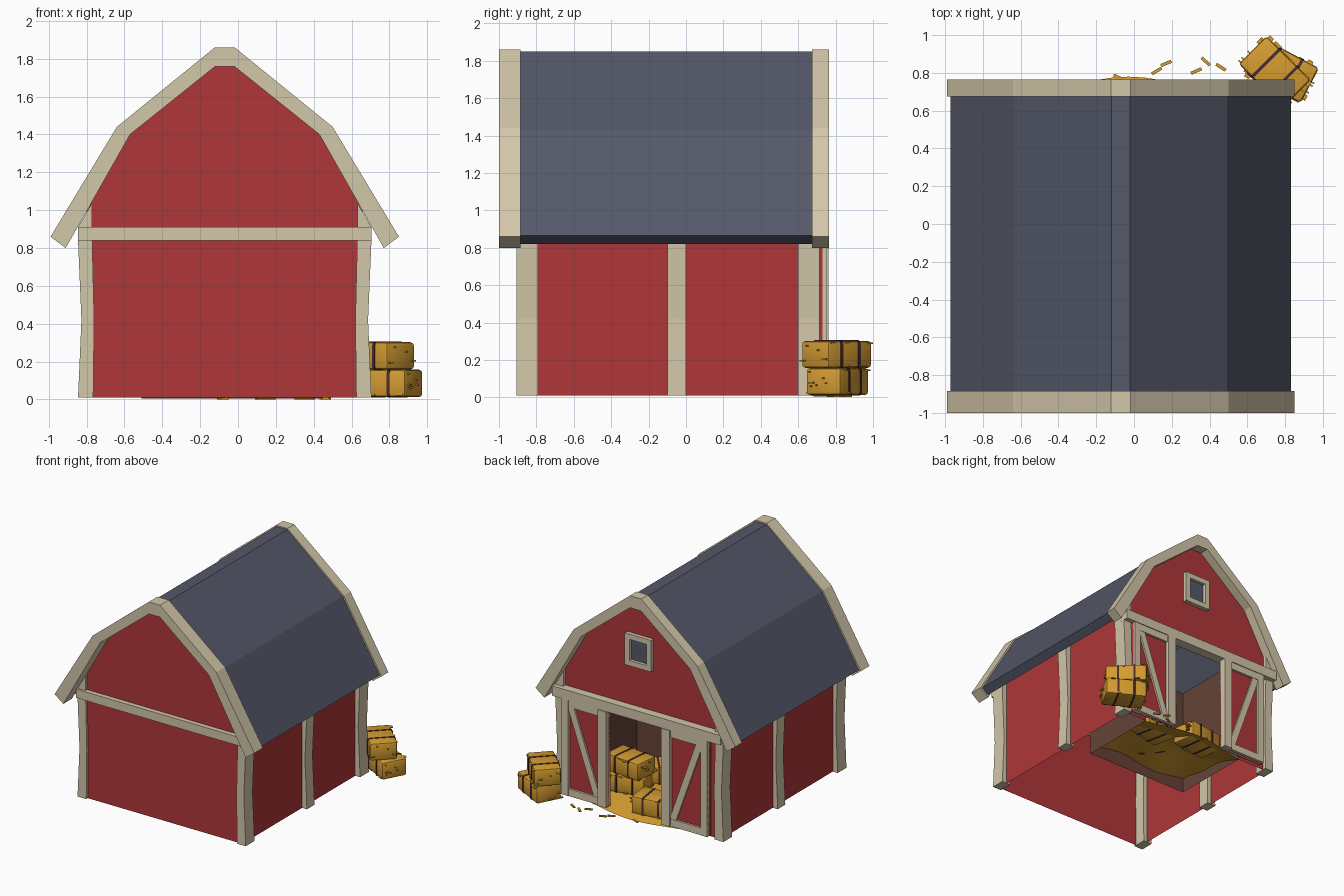
import bpy, bmesh, math, random
from mathutils import Matrix, Vector

if "Cube" in bpy.data.objects:
    bpy.data.objects.remove(bpy.data.objects["Cube"])
random.seed(4)
CX = -0.07  # centre line of the barn


def material(name, rgb):
    m = bpy.data.materials.new(name)
    m.use_nodes = True
    m.diffuse_color = (*rgb, 1)
    m.node_tree.nodes["Principled BSDF"].inputs["Base Color"].default_value = (*rgb, 1)
    return m


RED = material("barn red", (0.43, 0.037, 0.04))
CREAM = material("cream trim", (0.65, 0.57, 0.40))
SLATE = material("slate roof", (0.09, 0.098, 0.14))
HAY = material("golden hay", (0.66, 0.33, 0.03))
BROWN = material("brown interior", (0.13, 0.055, 0.04))
STRAP = material("dark strap", (0.07, 0.025, 0.03))


def finish(name, bm, mat, closed=True):
    if closed:
        bmesh.ops.recalc_face_normals(bm, faces=bm.faces)
    me = bpy.data.meshes.new(name)
    bm.to_mesh(me)
    bm.free()
    ob = bpy.data.objects.new(name, me)
    bpy.context.collection.objects.link(ob)
    me.materials.append(mat)
    return ob


def prism(name, pts, y0, y1, mat):
    """Extrude an x-z outline from y0 to y1."""
    bm = bmesh.new()
    face = bm.faces.new([bm.verts.new((x, y0, z)) for x, z in pts])
    new = bmesh.ops.extrude_face_region(bm, geom=[face])["geom"]
    bmesh.ops.translate(bm, vec=(0, y1 - y0, 0),
                        verts=[v for v in new if isinstance(v, bmesh.types.BMVert)])
    return finish(name, bm, mat)


def box(name, x0, x1, y0, y1, z0, z1, mat):
    return prism(name, [(x0, z0), (x1, z0), (x1, z1), (x0, z1)], y0, y1, mat)


def sheets(name, polys, mat):
    bm = bmesh.new()
    for poly in polys:
        bm.faces.new([bm.verts.new(p) for p in poly])
    bmesh.ops.remove_doubles(bm, verts=bm.verts, dist=0.0001)
    return finish(name, bm, mat)


def mirror(half):
    """Half outline of (distance from centre, z), listed eave to ridge."""
    return [(CX - d, z) for d, z in half] + [(CX + d, z) for d, z in reversed(half)]


# Gambrel roof and its end trims
def roof_band(name, outer, inner, y0, y1, mat):
    return prism(name, mirror(outer) + mirror(inner)[::-1], y0, y1, mat)


trim_out = [(0.92, 0.86), (0.57, 1.44), (0.052, 1.86)]
trim_in = [(0.84, 0.80), (0.50, 1.40), (0.05, 1.76)]
roof_band("front_roof_trim", trim_out, trim_in, -1.0, -0.885, CREAM)
roof_band("back_roof_trim", trim_out, trim_in, 0.675, 0.765, CREAM)
roof_band("roof", [(0.902, 0.865), (0.562, 1.43), (0.05, 1.85)],
          [(0.845, 0.82), (0.505, 1.405), (0.05, 1.77)], -0.89, 0.68, SLATE)

# Wall shell with a doorway at the back
HALF, FRONT, BACK, BASE = 0.73, -0.885, 0.685, 0.01
DOOR0, DOOR1, DOORTOP = -0.51, 0.45, 0.86
gable = mirror([(HALF, BASE), (HALF, 0.99), (0.515, 1.41), (0.05, 1.77)])
left, right = CX + HALF, CX - HALF
doorway = [(DOOR1, BASE), (DOOR1, DOORTOP), (DOOR0, DOORTOP), (DOOR0, BASE)]
walls = [[(x, FRONT, z) for x, z in gable],
         [(x, BACK, z) for x, z in gable + doorway]]
for x in (left, right):
    walls.append([(x, FRONT, BASE), (x, BACK, BASE), (x, BACK, 0.99), (x, FRONT, 0.99)])
sheets("walls", walls, RED)

# Brown room behind the doorway
ROOM = 0.0
room = [[(DOOR0, ROOM, BASE), (DOOR1, ROOM, BASE), (DOOR1, ROOM, 0.92), (DOOR0, ROOM, 0.92)]]
for x in (DOOR0, DOOR1):
    room.append([(x, ROOM, BASE), (x, BACK, BASE), (x, BACK, 0.92), (x, ROOM, 0.92)])
sheets("room_walls", room, BROWN)

# Slightly waisted posts at the corners and side middles
post = [(0.775, 0.01), (0.757, 0.42), (0.775, 0.84), (0.775, 0.91),
        (0.70, 1.04), (0.70, 0.84), (0.69, 0.42), (0.695, 0.01)]
for label, y0, y1 in (("front", -0.905, -0.79), ("middle", -0.10, 0.0), ("back", 0.60, 0.715)):
    for side, s in (("left", 1), ("right", -1)):
        prism(f"{label}_{side}_post", [(CX + s * d, z) for d, z in post], y0, y1, CREAM)

# Cross beams
box("front_beam", CX - 0.775, CX + 0.775, -0.925, -0.88, 0.84, 0.912, CREAM)
box("back_beam", CX - 0.775, CX + 0.775, 0.67, 0.755, 0.83, 0.912, CREAM)

# Sliding doors with a frame and diagonal brace
for side, s in (("left", 1), ("right", -1)):
    def X(d):
        return -0.05 + s * d
    inner, outer, low, high = 0.255, 0.67, 0.03, 0.83
    box(f"{side}_door_panel", X(inner), X(outer), 0.705, 0.73, low, high, RED)
    for part, a, b, c, d, y in (
            ("inner_stile", inner, inner + 0.075, low, high, 0.762),
            ("outer_stile", outer - 0.06, outer, low, high, 0.75),
            ("bottom_rail", inner, outer, low, low + 0.06, 0.748),
            ("top_rail", inner, outer, high - 0.06, high, 0.748)):
        box(f"{side}_door_{part}", X(a), X(b), 0.70, y, c, d, CREAM)
    prism(f"{side}_door_brace",
          [(X(0.32), 0.09), (X(0.38), 0.09), (X(0.62), 0.77), (X(0.56), 0.77)],
          0.71, 0.745, CREAM)

# Gable window
WX, WZ = -0.06, 1.38
box("window_glass", WX - 0.09, WX + 0.09, 0.68, 0.692, WZ - 0.10, WZ + 0.10, SLATE)
for s in (-1, 1):
    xs, zs = WX + s * 0.10, WZ + s * 0.11
    box("window_side", xs - 0.022, xs + 0.022, 0.68, 0.72, WZ - 0.13, WZ + 0.13, CREAM)
    box("window_rail", WX - 0.12, WX + 0.12, 0.68, 0.718, zs - 0.022, zs + 0.022, CREAM)

# Straw bedding, piled inside and thinning to the doorway
bm = bmesh.new()
bmesh.ops.create_grid(bm, x_segments=12, y_segments=12, size=0.5)
for v in bm.verts:
    u, t = v.co.x, v.co.y + 0.5
    fade = min(1, (1 - t) * 2.2)
    wave = 0.02 * math.sin(9 * u) * math.cos(7 * t)
    v.co = (-0.03 + u * 0.96, ROOM + t * (0.73 + 0.05 * math.cos(5 * u)),
            0.004 + fade * (0.11 + wave))
straw = finish("straw_bedding", bm, HAY, closed=False)
straw.data.shade_smooth()


def block(bm, size, at):
    m = Matrix.Translation(at) @ Matrix.Diagonal((*size, 1))
    return bmesh.ops.create_cube(bm, size=1, matrix=m)


# Hay bales: rounded block, two straps and loose ends
def bale(name, x, y, z, angle, length=0.33, width=0.21, height=0.145):
    place = Matrix.Translation((x, y, z)) @ Matrix.Rotation(math.radians(angle), 4, "Z")
    bm = bmesh.new()
    block(bm, (length, width, height), (0, 0, 0))
    bmesh.ops.bevel(bm, geom=bm.edges[:], offset=0.018, segments=2, affect="EDGES", profile=0.5)
    for i in range(18):
        sx, sy = random.choice((-1, 1)), random.choice((-1, 1))
        at = Vector((sx * length / 2, random.uniform(-0.5, 0.5) * width, random.uniform(-0.06, 0.06)))
        if i % 2:
            at = Vector((random.uniform(-0.5, 0.5) * length, sy * width / 2, random.choice((-1, 1)) * 0.06))
        block(bm, (0.03, 0.03, 0.008) if i % 3 == 0 else (0.03, 0.008, 0.008), at)
    ob = finish(name, bm, HAY)
    ob.matrix_world = place
    bm = bmesh.new()
    for s in (-1, 1):
        block(bm, (0.016, width + 0.008, height + 0.006), (s * length * 0.2, 0, 0))
    bmesh.ops.bevel(bm, geom=[e for e in bm.edges if abs((e.verts[0].co - e.verts[1].co).x) > 0.01],
                    offset=0.018, segments=2, affect="EDGES", profile=0.5)
    strap = finish(name + "_straps", bm, STRAP)
    strap.matrix_world = place
    for o in (ob, strap):
        bpy.ops.object.select_all(action="DESELECT")
        o.select_set(True)
        bpy.context.view_layer.objects.active = o
        bpy.ops.object.shade_smooth_by_angle(angle=math.radians(40))


bale("outside_lower_bale", 0.785, 0.81, 0.085, -28)
bale("outside_upper_bale", 0.745, 0.805, 0.23, -45)
bale("inside_lower_bale", 0.20, 0.46, 0.15, 12)
bale("inside_upper_bale", 0.19, 0.46, 0.295, -6)
bale("inside_rear_bale", 0.02, 0.22, 0.19, 40)
bale("doorway_bale", -0.15, 0.60, 0.10, 8)

# Loose straws on the ground
bm = bmesh.new()
for x, y in ((0.17, 0.85), (0.12, 0.81), (0.33, 0.81), (0.38, 0.86), (0.46, 0.83), (-0.08, 0.775)):
    made = block(bm, (0.06, 0.017, 0.01), (0, 0, 0.006))
    turn = Matrix.Rotation(random.uniform(-0.8, 0.8), 4, "Z")
    bmesh.ops.transform(bm, matrix=Matrix.Translation((x, y, 0)) @ turn, verts=made["verts"])
finish("loose_straws", bm, HAY)
